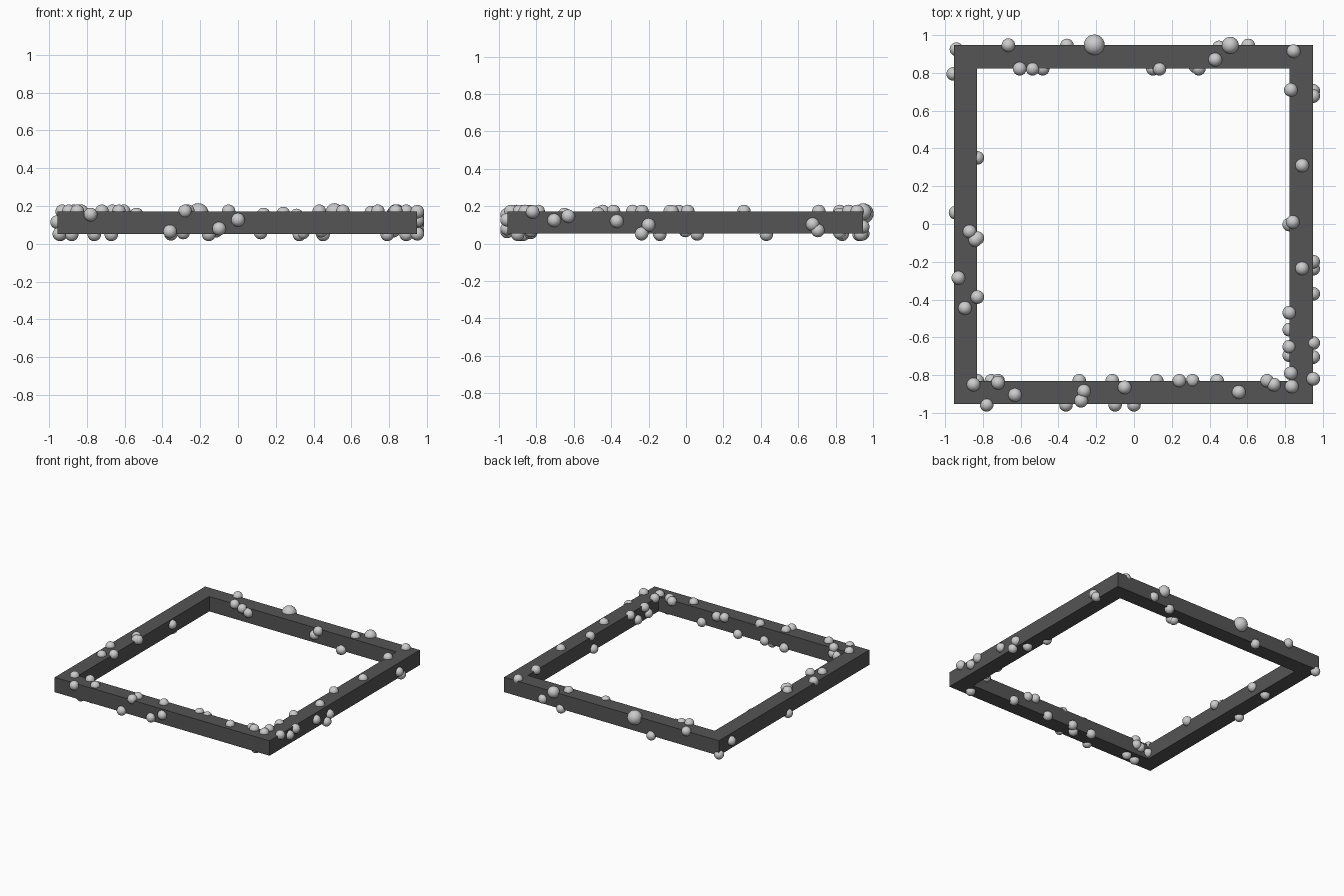
import bpy, bmesh

if "Cube" in bpy.data.objects:
    bpy.data.objects.remove(bpy.data.objects["Cube"])

Z0, Z1 = 0.053, 0.172          # underside and top of the frame
LO, HI = -0.954, 0.947         # outer extent in x and y
W = 0.123                      # bar width
T = 0.172                      # height of pebbles on the top face


def square(bm, a, b, z):
    return [bm.verts.new((x, y, z)) for x, y in ((a, a), (b, a), (b, b), (a, b))]


# square frame with a rectangular section
bm = bmesh.new()
loops = [square(bm, LO, HI, Z0), square(bm, LO, HI, Z1),
         square(bm, LO + W, HI - W, Z1), square(bm, LO + W, HI - W, Z0)]
for k in range(4):
    p, q = loops[k], loops[(k + 1) % 4]
    for i in range(4):
        j = (i + 1) % 4
        bm.faces.new((p[i], p[j], q[j], q[i]))
bmesh.ops.recalc_face_normals(bm, faces=bm.faces)
mesh = bpy.data.meshes.new("square_frame")
bm.to_mesh(mesh)
bm.free()
frame = bpy.data.objects.new("square_frame", mesh)
bpy.context.collection.objects.link(frame)
mat = bpy.data.materials.new("dark_grey")
mat.diffuse_color = (0.09, 0.09, 0.09, 1)
mat.use_nodes = True
mat.node_tree.nodes["Principled BSDF"].inputs["Base Color"].default_value = mat.diffuse_color
mesh.materials.append(mat)


def beads(name, points, r=0.036):
    bm = bmesh.new()
    for p in points:
        res = bmesh.ops.create_uvsphere(bm, u_segments=24, v_segments=14, radius=r)
        bmesh.ops.translate(bm, verts=res["verts"], vec=p)
    for f in bm.faces:
        f.smooth = True
    me = bpy.data.meshes.new(name)
    bm.to_mesh(me)
    bm.free()
    bpy.context.collection.objects.link(bpy.data.objects.new(name, me))


# beads half sunk in the top face
beads("top_beads", [(x, y, T) for x, y in (
    (-.665, .947), (.43, .87), (.845, .915), (.83, .71), (.89, .31), (.89, -.235),
    (.84, .01), (-.87, -.04), (-.84, -.085), (-.93, -.285), (-.895, -.445),
    (-.85, -.85), (-.72, -.84), (-.63, -.905), (-.265, -.885), (-.28, -.936),
    (-.05, -.865), (.555, -.89), (.74, -.85), (.83, -.79), (.835, -.86))])

# beads under the frame
beads("bottom_beads", [(x, y, .05) for x, y in (
    (-.94, .925), (-.88, .43), (-.76, -.9), (-.67, -.88), (-.155, -.87),
    (.325, .835), (.45, .935), (.79, -.9), (.89, -.14))])

# beads on the outer sides
F, E = LO - .003, HI + .002
beads("front_beads", [(x, F, z) for x, z in (
    (-.78, .155), (-.36, .065), (-.1, .08), (0, .127))])
beads("right_beads", [(E, y, z) for y, z in (
    (-.82, .17), (-.705, .125), (-.63, .147), (-.37, .12), (-.237, .053),
    (-.2, .1), (.677, .103), (.705, .07))])
beads("back_beads", [(x, .945, z) for x, z in ((-.355, .053), (.605, .09))])
beads("left_beads", [(F, .795, .115), (-.945, .06, .052)])

# beads on the inner sides
beads("inner_back_beads", [(x, .822, z) for x, z in (
    (-.605, .172), (-.537, .155), (-.483, .135), (.1, .115), (.135, .155), (.343, .06))])
beads("inner_front_beads", [(x, -.83, z) for x, z in (
    (-.83, .1), (-.755, .12), (-.72, .13), (-.29, .06), (-.115, .07), (.12, .06),
    (.24, .16), (.31, .15), (.44, .07), (.705, .165))])
beads("inner_right_beads", [(.822, y, z) for y, z in (
    (-.47, .16), (-.56, .09), (-.65, .155), (-.695, .09), (-.003, .07))])
beads("inner_left_beads", [(-.829, y, z) for y, z in (
    (.35, .13), (-.075, .17), (-.387, .172))])

# two larger beads on the back edge
beads("large_bead", [(-.21, .948, .16)], .055)
beads("medium_bead", [(.51, .946, .17)], .045)
